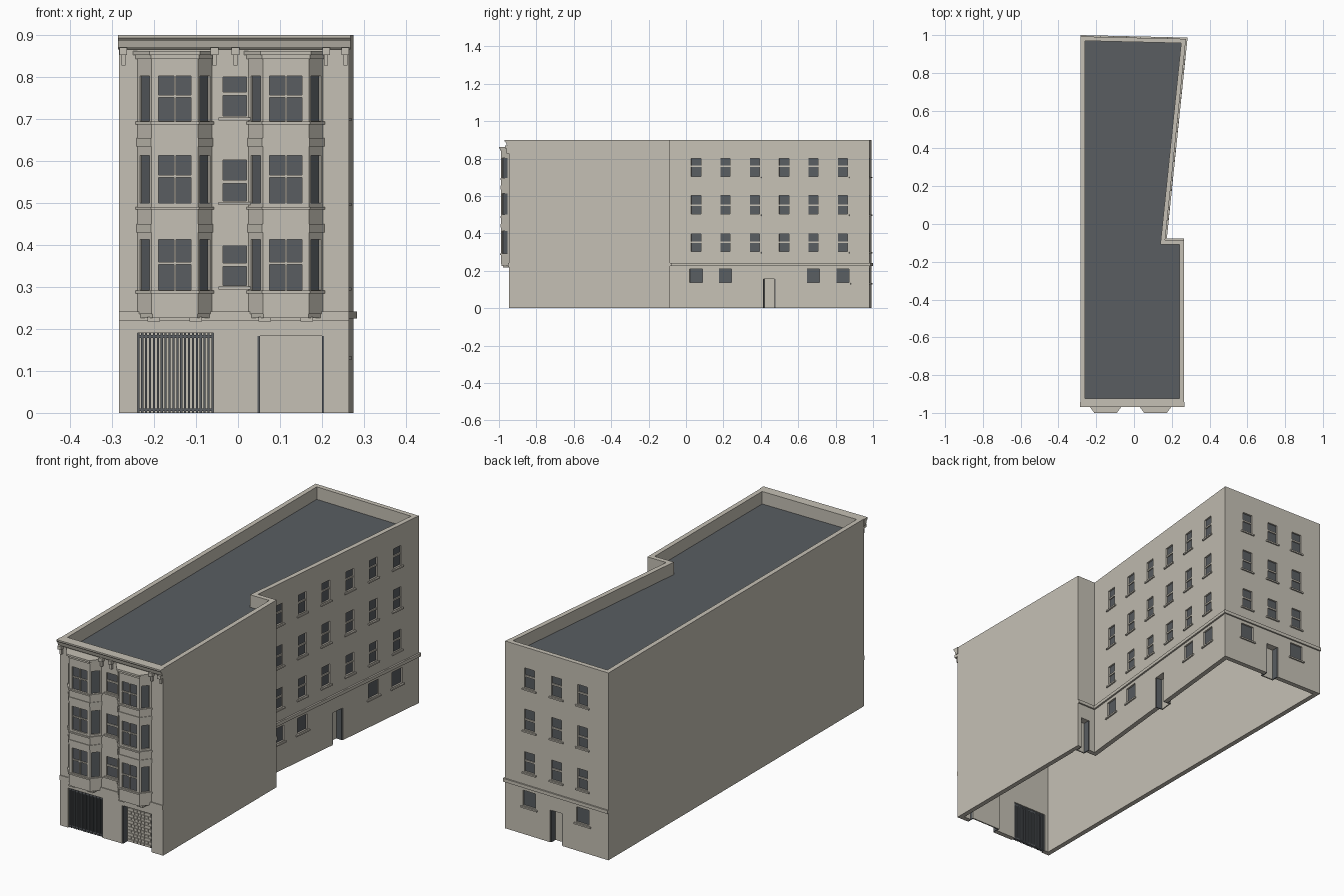
import bpy, bmesh
from mathutils import Vector

if "Cube" in bpy.data.objects:
    bpy.data.objects.remove(bpy.data.objects["Cube"], do_unlink=True)


def material(name, color):
    m = bpy.data.materials.new(name)
    m.use_nodes = True
    m.diffuse_color = (*color, 1)
    m.node_tree.nodes["Principled BSDF"].inputs["Base Color"].default_value = (*color, 1)
    return m


STONE = material("warm stone", (0.56, 0.53, 0.46))
SLATE = material("dark slate", (0.10, 0.11, 0.12))
parts = {}


def mesh_for(name, mat):
    return parts.setdefault(name, (bmesh.new(), mat))[0]


def prism(name, mat, poly, z0, z1):
    """Upright prism over a plan polygon."""
    bm = mesh_for(name, mat)
    low = [bm.verts.new((p[0], p[1], z0)) for p in poly]
    top = [bm.verts.new((p[0], p[1], z1)) for p in poly]
    bm.faces.new(low[::-1])
    bm.faces.new(top)
    for i in range(len(poly)):
        j = (i + 1) % len(poly)
        bm.faces.new((low[i], low[j], top[j], top[i]))


def box(name, mat, edge, u, n, z):
    """Box along a wall edge: u along the wall, n outward, z up."""
    p, q = Vector(edge[0]), Vector(edge[1])
    t = (q - p).normalized()
    out = Vector((t.y, -t.x))
    plan = [p + t * a + out * b for a, b in
            ((u[0], n[0]), (u[1], n[0]), (u[1], n[1]), (u[0], n[1]))]
    prism(name, mat, plan, *z)


def finish(name):
    bm, mat = parts.pop(name)
    bmesh.ops.recalc_face_normals(bm, faces=bm.faces)
    me = bpy.data.meshes.new(name)
    bm.to_mesh(me)
    bm.free()
    me.materials.append(mat)
    ob = bpy.data.objects.new(name, me)
    bpy.context.collection.objects.link(ob)
    return ob


def inset(poly, d):
    """Mitred inward offset of a counter-clockwise polygon."""
    result = []
    for i, p in enumerate(poly):
        a = (p - poly[i - 1]).normalized()
        b = (poly[(i + 1) % len(poly)] - p).normalized()
        na, nb = Vector((-a.y, a.x)), Vector((-b.y, b.x))
        result.append(p + (na + nb) * (d / (1 + na.dot(nb))))
    return result


# Plan of the building
FRONT_Y = -0.947
outer = [Vector(p) for p in ((-.283, FRONT_Y), (.265, FRONT_Y), (.265, -.085),
                             (.165, -.085), (.275, .98), (-.283, .993))]
inner = inset(outer, 0.023)
edges = [(outer[i], outer[(i + 1) % 6]) for i in range(6)]
front, side, notch, slant, back, party = edges

# Walls with parapet, open below
bm = mesh_for("walls", STONE)
rings = [[bm.verts.new((p.x, p.y, z)) for p in poly]
         for poly, z in ((outer, 0), (outer, .9), (inner, .9), (inner, 0))]
for k in range(4):
    a, b = rings[k], rings[(k + 1) % 4]
    for i in range(6):
        j = (i + 1) % 6
        bm.faces.new((a[i], a[j], b[j], b[i]))

# Roof deck
prism("roof_deck", SLATE, inner, .83, .84)


def window(edge, c, half, z0, z1, rail=None, sill=True):
    u = (c - half, c + half)
    box("cutter", STONE, edge, u, (-.012, .02), (z0, z1))
    box("window_panes", SLATE, edge, u, (-.014, -.008), (z0, z1))
    if rail:
        box("window_rails", STONE, edge, u, (-.009, -.003), (rail - .004, rail + .004))
    if sill:
        box("window_sills", STONE, edge, (u[0] - .01, u[1] + .01), (-.005, .007), (z0 - .01, z0 - .003))


def doorway(edge, u, height, name):
    """Deep opening with dark jambs and a set-back panel."""
    box("cutter", STONE, edge, u, (-.06, .02), (-.02, height))
    for a in (u[0], u[1] - .005):
        box("door_jambs", SLATE, edge, (a, a + .005), (-.036, -.003), (0, height))
    box(name, STONE, edge, u, (-.04, -.034), (0, height))
    box(name, STONE, edge, u, (-.036, -.02), (height, height + .004))


# Sash windows on the slanted, back and front walls
floors = ((.705, .80, .76), (.503, .602, .551), (.302, .397, .353))
slant_u = [.139 + .1577 * i for i in range(6)]
back_u = [.131, .2775, .419]
for z0, z1, rail in floors:
    for c in slant_u:
        window(slant, c, .026, z0, z1, rail)
    for c in back_u:
        window(back, c, .027, z0, z1, rail)
    window(front, .275, .028, z0 + .002, z1, rail)

# Ground floor windows and doors
for i in (0, 1, 4, 5):
    window(slant, slant_u[i], .034, .137, .21)
for i in (0, 2):
    window(back, back_u[i], .034, .137, .21)
doorway(slant, (.498, .566), .155, "side_door")
doorway(back, (.243, .311), .155, "back_door")
doorway(notch, (.02, .07), .155, "notch_door")

# Garage shutter with staggered slats
doorway(front, (.33, .488), .183, "garage_shutter")
for r in range(12):
    for c in range(8):
        u = .337 + c * .018 + (r % 2) * .004
        box("shutter_slats", STONE, front, (u, u + .015), (-.035, -.031), (r * .015 + .002, r * .015 + .013))

# Barred gate over an open entry
box("cutter", STONE, front, (.043, .225), (-.06, .02), (-.02, .19))
for i in range(20):
    u = .043 + i * .0093
    box("gate_bars", SLATE, front, (u, u + .005), (-.02, -.006), (0, .19))
for z in (.004, .178):
    box("gate_rails", SLATE, front, (.043, .225), (-.018, -.008), (z, z + .007))

# Belt courses
box("front_belt", STONE, front, (0, .548), (-.005, .004), (.22, .242))
box("rear_belt", STONE, notch, (0, .1), (-.005, .008), (.225, .241))
slant_len = (slant[1] - slant[0]).length
box("rear_belt", STONE, slant, (0, slant_len + .007), (-.005, .008), (.225, .241))
box("rear_belt", STONE, back, (-.007, .558), (-.005, .007), (.225, .241))

# Front cornice from a moulding profile
profile = ((.004, .9), (-.023, .9), (-.023, .893), (-.016, .886), (-.012, .872), (-.006, .866), (.004, .866))
bm = mesh_for("cornice", STONE)
ends = [[bm.verts.new((x, FRONT_Y + y, z)) for y, z in profile] for x in (-.286, .268)]
for e in ends:
    bm.faces.new(e)
for i in range(len(profile)):
    j = (i + 1) % len(profile)
    bm.faces.new((ends[0][i], ends[0][j], ends[1][j], ends[1][i]))

# Cornice brackets
for x in (-.273, -.056, -.006, .21, .256):
    u = x + .283
    box("cornice_brackets", STONE, front, (u - .009, u + .009), (-.004, .02), (.853, .87))
    box("cornice_brackets", STONE, front, (u - .005, u + .005), (-.004, .012), (.828, .853))


def bay_plan(cx, grow):
    w, f, y = .0885 + grow, .055 + .45 * grow, FRONT_Y - .042 - grow
    return [Vector(p) for p in ((cx - w, FRONT_Y + .004), (cx - w, FRONT_Y), (cx - f, y),
                                (cx + f, y), (cx + w, FRONT_Y), (cx + w, FRONT_Y + .004))]


# Two bay windows
zones = ((.293, .413, .356), (.5, .613, .564), (.695, .803, .754))
solid = ((.235, .293), (.413, .5), (.613, .695), (.803, .855))
trim = ((.284, .291, .005), (.484, .491, .005), (.687, .694, .005),
        (.43, .45, .003), (.635, .655, .003), (.843, .853, .005),
        (.853, .862, .011), (.226, .236, -.003))
for cx in (-.1505, .114):
    plan = bay_plan(cx, 0)
    for z in solid:
        prism("bay_walls", STONE, plan, *z)
    for z0, z1, g in trim:
        prism("bay_mouldings", STONE, bay_plan(cx, g), z0, z1)
    for z0, z1, rail in zones:
        prism("bay_glass", SLATE, bay_plan(cx, -.007), z0, z1)
        for k in (1, 2, 3):
            facet = (plan[k], plan[k + 1])
            length = (facet[1] - facet[0]).length
            stile = .016 if k == 2 else .008
            for u in ((0, stile), (length - stile, length)):
                box("bay_frames", STONE, facet, u, (-.01, 0), (z0, z1))
            if k == 2:
                mid = length / 2
                box("bay_frames", STONE, facet, (mid - .0025, mid + .0025), (-.01, -.002), (z0, z1))
                box("bay_frames", STONE, facet, (0, length), (-.01, -.002), (rail - .003, rail + .003))
    for s in (-1, 1):
        u = cx + .283 + s * .05
        box("bay_corbels", STONE, front, (u - .015, u + .015), (-.004, .032), (.218, .228))

# Cut the openings, then build every remaining part
walls, cutter = finish("walls"), finish("cutter")
cutter.hide_render = True
mod = walls.modifiers.new("openings", 'BOOLEAN')
mod.operation, mod.solver, mod.object = 'DIFFERENCE', 'EXACT', cutter
bpy.context.view_layer.objects.active = walls
bpy.ops.object.modifier_apply(modifier=mod.name)
bpy.data.objects.remove(cutter, do_unlink=True)
for name in list(parts):
    finish(name)
